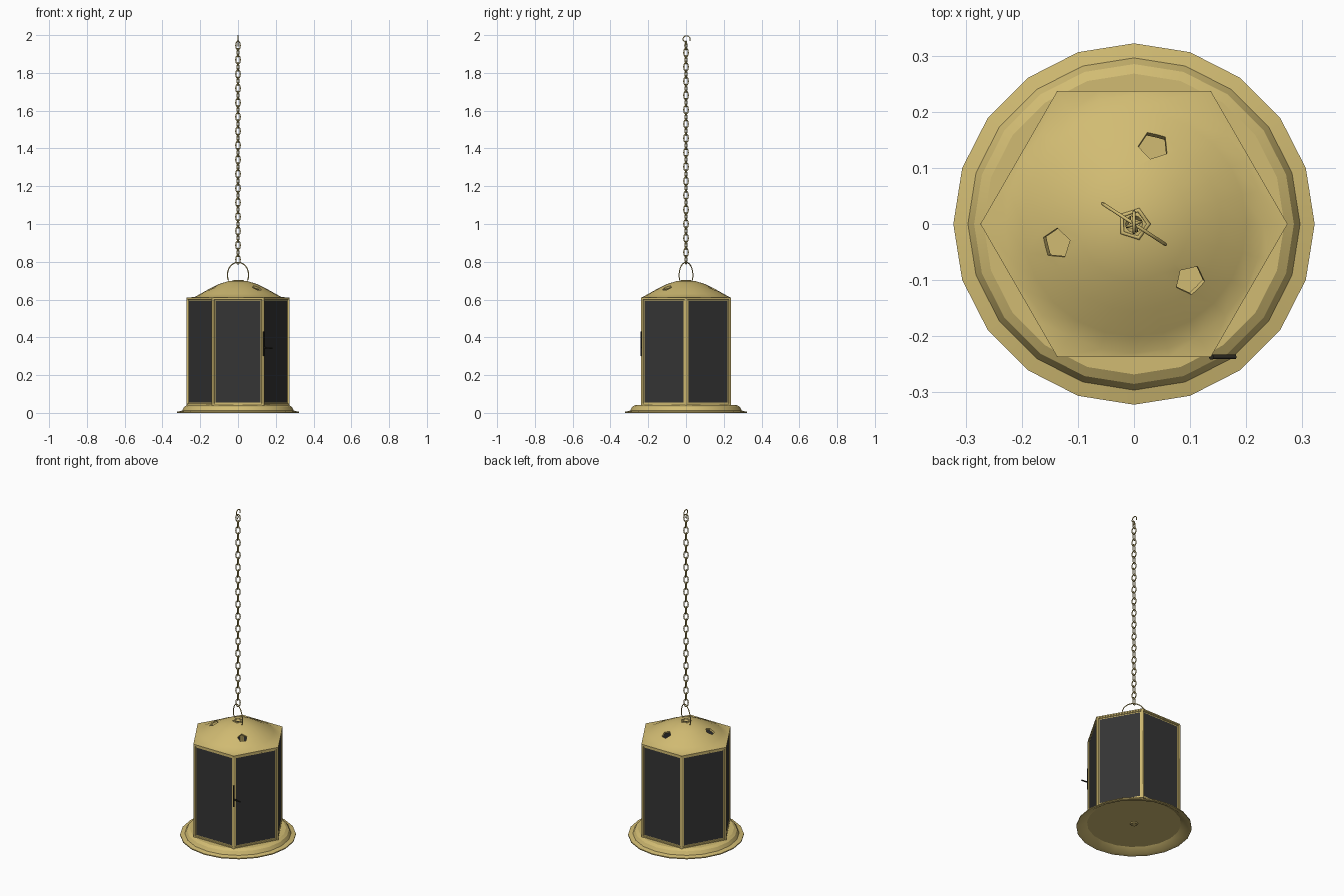
import bpy, bmesh
from math import sin, cos, pi, radians
from mathutils import Vector, Matrix

if "Cube" in bpy.data.objects:
    bpy.data.objects.remove(bpy.data.objects["Cube"])


def material(name, rgb):
    m = bpy.data.materials.new(name)
    m.use_nodes = True
    m.diffuse_color = (*rgb, 1)
    m.node_tree.nodes["Principled BSDF"].inputs["Base Color"].default_value = (*rgb, 1)
    return m


BRASS = material("pale_brass", (0.64, 0.50, 0.17))
GLASS = material("smoked_glass", (0.035, 0.035, 0.035))
IRON = material("dark_iron", (0.02, 0.018, 0.012))

APOTHEM = 0.235
CORNER = APOTHEM / cos(pi / 6)


def finish(name, bm, mats, smooth=None):
    bmesh.ops.recalc_face_normals(bm, faces=bm.faces)
    me = bpy.data.meshes.new(name)
    bm.to_mesh(me)
    bm.free()
    ob = bpy.data.objects.new(name, me)
    bpy.context.collection.objects.link(ob)
    for m in mats:
        me.materials.append(m)
    if smooth:
        activate(ob)
        bpy.ops.object.shade_smooth_by_angle(angle=radians(smooth))
    return ob


def activate(ob):
    bpy.ops.object.select_all(action="DESELECT")
    ob.select_set(True)
    bpy.context.view_layer.objects.active = ob


def loft(rings):
    """Skin rings of points and cap both ends."""
    bm = bmesh.new()
    loops = [[bm.verts.new(p) for p in ring] for ring in rings]
    n = len(loops[0])
    for a, b in zip(loops, loops[1:]):
        for i in range(n):
            j = (i + 1) % n
            bm.faces.new((a[i], a[j], b[j], b[i]))
    bm.faces.new(loops[0])
    bm.faces.new(loops[-1])
    return bm


def circle(r, z, n):
    return [(r * cos(2 * pi * i / n), r * sin(2 * pi * i / n), z) for i in range(n)]


def hexagon(r, z, n):
    # hexagon outline sampled at n evenly spaced angles, corners on the x axis
    pts = []
    for i in range(n):
        a = 2 * pi * i / n
        d = r / cos(a % (pi / 3) - pi / 6)
        pts.append((d * cos(a), d * sin(a), z))
    return pts


def wire(name, paths, radius, mat, cyclic=False):
    cu = bpy.data.curves.new(name, "CURVE")
    cu.dimensions = "3D"
    cu.bevel_depth = radius
    cu.bevel_resolution = 1
    cu.use_fill_caps = True
    for path in paths:
        sp = cu.splines.new("POLY")
        sp.points.add(len(path) - 1)
        for p, co in zip(sp.points, path):
            p.co = (*co, 1)
        sp.use_cyclic_u = cyclic
    cu.materials.append(mat)
    ob = bpy.data.objects.new(name, cu)
    bpy.context.collection.objects.link(ob)
    return ob


# Flared base dish, hollow underneath
profile = [(0.01, 0.042), (0.268, 0.042), (0.285, 0.032), (0.296, 0.012),
           (0.322, 0.006), (0.322, 0), (0.3, 0.003), (0.262, 0.027), (0.01, 0.027)]
finish("base_dish", loft([circle(r, z, 20) for r, z in profile]), [BRASS], 30)
wire("base_boss", [circle(0.018, 0.025, 8)], 0.005, BRASS, True)

# Six-sided body with recessed glass panels
bm = bmesh.new()
rings = [[bm.verts.new(p) for p in hexagon(APOTHEM, z, 6)] for z in (0.04, 0.608)]
sides = [bm.faces.new((rings[0][i], rings[0][(i + 1) % 6],
                       rings[1][(i + 1) % 6], rings[1][i])) for i in range(6)]
bmesh.ops.recalc_face_normals(bm, faces=bm.faces)
bmesh.ops.inset_individual(bm, faces=sides, thickness=0.012, depth=0)
bmesh.ops.inset_individual(bm, faces=sides, thickness=0.003, depth=-0.004)
bmesh.ops.inset_individual(bm, faces=sides, thickness=0.008, depth=0)
for f in sides:
    f.material_index = 1
finish("lantern_body", bm, [BRASS, GLASS])

# Slim corner posts
posts = [[(x, y, 0.042), (x, y, 0.606)] for x, y, _ in hexagon(APOTHEM - 0.003, 0, 6)]
wire("corner_posts", posts, 0.006, BRASS)

# Domed lid that meets the hexagonal rim
dome = [(0.23, 0.613), (0.2, 0.63), (0.155, 0.655), (0.1, 0.682),
        (0.05, 0.698), (0.015, 0.701)]
rings = [hexagon(APOTHEM + 0.002, 0.604, 24), hexagon(APOTHEM + 0.002, 0.611, 24)]
rings += [circle(r, z, 24) for r, z in dome]
rings += [circle(r - 0.006, z - 0.01, 24) for r, z in reversed(dome)]
lid = finish("domed_lid", loft(rings), [BRASS])
bm = bmesh.new()
bm.from_mesh(lid.data)
# open the underside so that the shell is hollow, joined to the rim
caps = [f for f in bm.faces if len(f.verts) > 4]
low = [f for f in caps if f.calc_center_median().z < 0.65]
bmesh.ops.delete(bm, geom=low, context="FACES")
open_edges = [e for e in bm.edges if e.is_boundary]
bmesh.ops.bridge_loops(bm, edges=open_edges)
bmesh.ops.recalc_face_normals(bm, faces=bm.faces)
bm.to_mesh(lid.data)
bm.free()

# Three five-sided vent holes
for k, (x, y) in enumerate([(0.035, 0.14), (-0.138, -0.035), (0.1, -0.1)]):
    bm = bmesh.new()
    bmesh.ops.create_cone(bm, cap_ends=True, segments=5, radius1=0.028,
                          radius2=0.028, depth=0.09)
    tilt = Vector((x, y, 0.28)).to_track_quat("Z", "Y").to_matrix().to_4x4()
    bm.transform(Matrix.Translation((x, y, 0.66)) @ tilt)
    cutter = finish("vent_cutter", bm, [BRASS])
    cutter.hide_render = True
    mod = lid.modifiers.new("vent", "BOOLEAN")
    mod.operation = "DIFFERENCE"
    mod.solver = "EXACT"
    mod.object = cutter
    activate(lid)
    bpy.ops.object.modifier_apply(modifier=mod.name)
    bpy.data.objects.remove(cutter)
activate(lid)
bpy.ops.object.shade_smooth_by_angle(angle=radians(30))

# Crown collar and wire bail on the lid
wire("crown_collar", [circle(0.026, 0.7, 5)], 0.004, BRASS, True)
turn = Matrix.Rotation(radians(-33), 4, "Z")
bail = []
for i in range(17):
    a = radians(-25 + 230 * i / 16)
    bail.append(turn @ Vector((0.067 * cos(a), 0, 0.73 + 0.067 * sin(a))))
wire("bail_handle", [bail], 0.003, BRASS)

# Chain of alternating oval links
links = []
COUNT = 31
for k in range(COUNT):
    z = 0.812 + k * (1.945 - 0.812) / (COUNT - 1)
    rot = Matrix.Rotation(radians(20 + 90 * (k % 2)), 4, "Z")
    links.append([rot @ Vector((0.013 * cos(a), 0, z + 0.024 * sin(a)))
                  for a in [2 * pi * i / 10 for i in range(10)]])
wire("hanging_chain", links, 0.003, BRASS, True)

# Hook at the top of the chain
hook = [(0, -0.008, 1.942), (0, 0.004, 1.952), (0, -0.008, 1.965)]
for i in range(9):
    a = radians(190 - 215 * i / 8)
    hook.append((0, 0.003 + 0.019 * cos(a), 1.978 + 0.019 * sin(a)))
wire("top_hook", [hook], 0.003, BRASS)

# Door latch on the front left corner post
latch_y = -APOTHEM - 0.002
wire("latch_plate", [[(0.138, latch_y, 0.3), (0.138, latch_y, 0.43)]], 0.005, IRON)
wire("latch_lever", [[(0.138, latch_y, 0.345), (0.182, latch_y, 0.342)]], 0.004, IRON)
